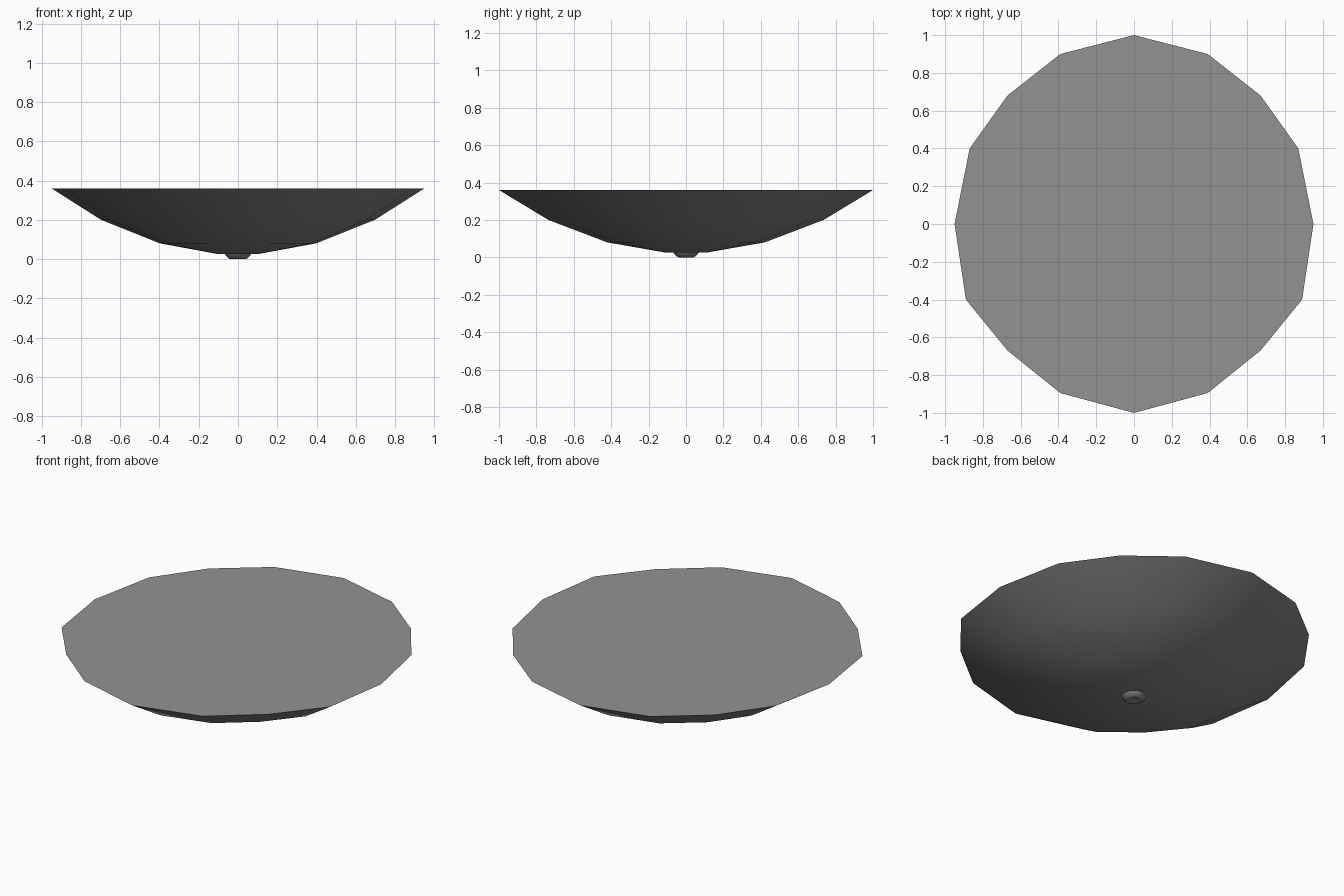
import bpy
import bmesh
from math import cos, sin, tau, radians

cube = bpy.data.objects.get("Cube")
if cube:
    bpy.data.objects.remove(cube, do_unlink=True)


def material(name, value):
    mat = bpy.data.materials.new(name)
    mat.use_nodes = True
    colour = (value, value, value, 1)
    mat.diffuse_color = colour
    mat.node_tree.nodes["Principled BSDF"].inputs["Base Color"].default_value = colour
    return mat


def build(name, rings, mat, cap_first=False, cap_last=False):
    """Skin a stack of counter-clockwise rings listed from top to bottom."""
    bm = bmesh.new()
    loops = [[bm.verts.new(p) for p in ring] for ring in rings]
    for upper, lower in zip(loops, loops[1:]):
        for i in range(len(upper)):
            j = (i + 1) % len(upper)
            bm.faces.new((upper[i], lower[i], lower[j], upper[j]))
    if cap_first:
        bm.faces.new(loops[0])
    if cap_last:
        bm.faces.new(loops[-1][::-1])
    mesh = bpy.data.meshes.new(name)
    bm.to_mesh(mesh)
    bm.free()
    mesh.materials.append(mat)
    obj = bpy.data.objects.new(name, mesh)
    bpy.context.collection.objects.link(obj)
    return obj


def smooth(obj):
    bpy.ops.object.select_all(action="DESELECT")
    obj.select_set(True)
    bpy.context.view_layer.objects.active = obj
    bpy.ops.object.shade_smooth_by_angle(angle=radians(40))


dark_grey = material("dark grey", 0.23)
mid_grey = material("mid grey", 0.29)

# Sixteen-sided rim: one half, mirrored across the centre line
half = [(0, -1), (0.39, -0.895), (0.67, -0.67), (0.89, -0.4), (0.95, 0),
        (0.87, 0.4), (0.67, 0.68), (0.39, 0.9), (0, 1)]
rim = half + [(-x, y) for x, y in half[-2:0:-1]]


def rim_ring(scale, z):
    return [(x * scale, y * scale, z) for x, y in rim]


def round_ring(radius, z, sides=16):
    return [(radius * cos(tau * i / sides), radius * sin(tau * i / sides), z)
            for i in range(sides)]


# Shallow bowl
bowl_profile = [(1, 0.36), (0.735, 0.2), (0.42, 0.08), (0.105, 0.025)]
bowl = build("bowl", [rim_ring(s, z) for s, z in bowl_profile], dark_grey, cap_last=True)
smooth(bowl)

# Flat lid across the rim
build("lid", [rim_ring(1, 0.36)], mid_grey, cap_first=True)

# Small dished foot under the bowl
foot_profile = [(0.068, 0.026), (0.06, 0.015), (0.045, 0.002), (0.037, 0), (0.02, 0.008)]
foot = build("foot", [round_ring(r, z) for r, z in foot_profile], dark_grey, cap_last=True)
smooth(foot)
